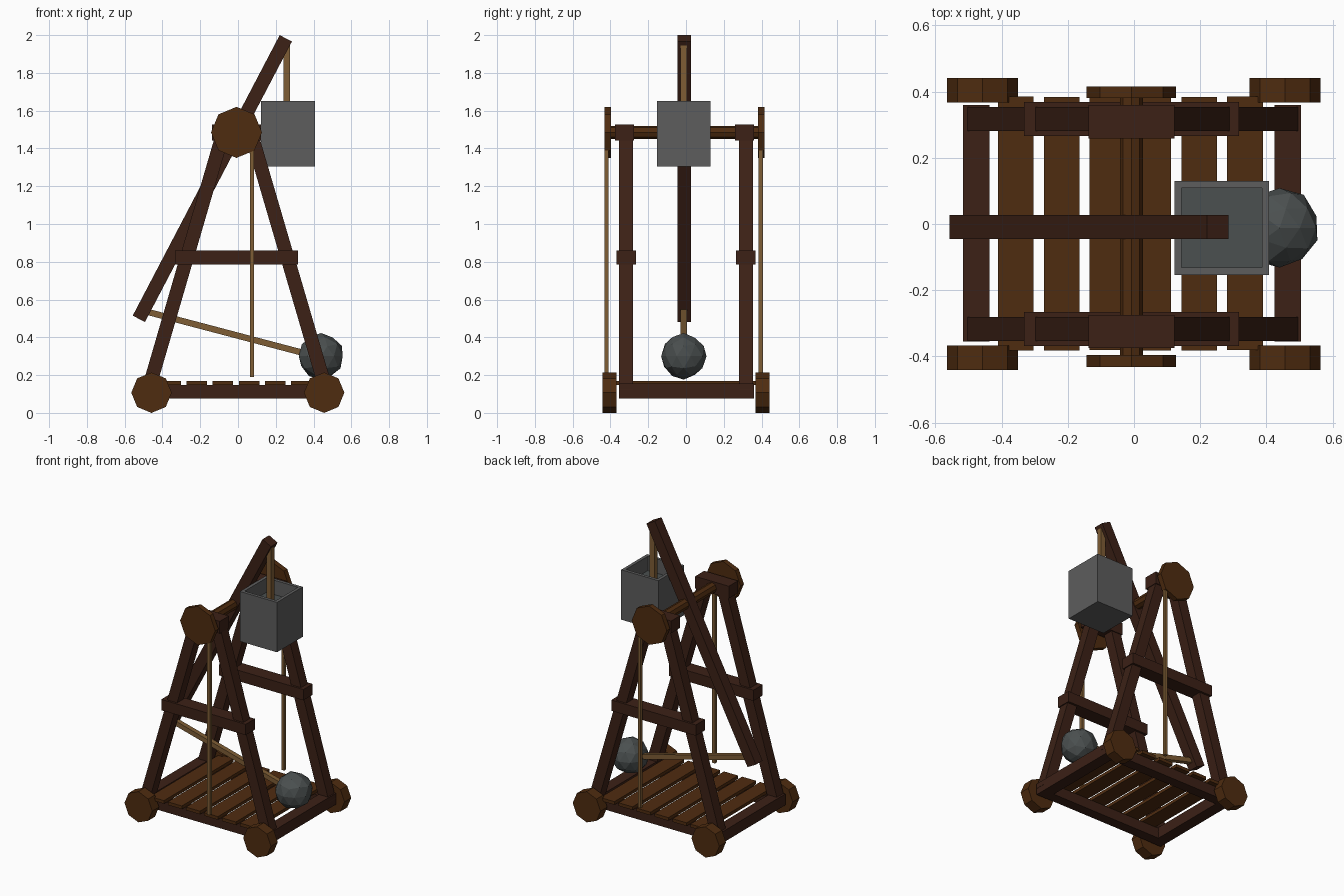
import bpy, bmesh, math, random
from mathutils import Vector

if "Cube" in bpy.data.objects:
    bpy.data.objects.remove(bpy.data.objects["Cube"])

random.seed(4)


def material(name, rgb):
    m = bpy.data.materials.new(name)
    m.diffuse_color = (*rgb, 1)
    m.use_nodes = True
    m.node_tree.nodes["Principled BSDF"].inputs["Base Color"].default_value = m.diffuse_color
    return m


BEAM = material("dark_timber", (0.045, 0.015, 0.008))
PLANK = material("brown_wood", (0.078, 0.025, 0.005))
ROPE = material("rope", (0.21, 0.11, 0.035))
METAL = material("grey_metal", (0.11, 0.11, 0.11))
STONE = material("dark_stone", (0.07, 0.08, 0.08))


def finish(ob, name, mat):
    ob.name = name
    ob.data.name = name
    ob.data.materials.append(mat)
    return ob


def box(name, lo, hi, mat):
    """Axis-aligned box between two corners."""
    lo, hi = Vector(lo), Vector(hi)
    bpy.ops.mesh.primitive_cube_add(size=1, location=(lo + hi) / 2)
    ob = bpy.context.object
    ob.scale = hi - lo
    return finish(ob, name, mat)


def bar(name, a, b, w, mat):
    """Square bar lying in an XZ plane, from point a to point b."""
    a, b = Vector(a), Vector(b)
    d = b - a
    bpy.ops.mesh.primitive_cube_add(size=1, location=(a + b) / 2)
    ob = bpy.context.object
    ob.scale = (w, w, d.length)
    ob.rotation_euler = (0, math.atan2(d.x, d.z), 0)
    return finish(ob, name, mat)


def disc(name, x, y0, y1, z, r, mat):
    """Eight-sided cylinder along Y."""
    bpy.ops.mesh.primitive_cylinder_add(vertices=8, radius=r, depth=y1 - y0,
                                        location=(x, (y0 + y1) / 2, z),
                                        rotation=(math.pi / 2, 0, 0))
    return finish(bpy.context.object, name, mat)


# base frame cross beams
for side, x in (("left", -0.477), ("right", 0.464)):
    box(f"cross_beam_{side}", (x - 0.04, -0.355, 0.077), (x + 0.04, 0.36, 0.155), BEAM)

# deck planks
for i in range(6):
    x = -0.357 + i * 0.1385
    j = random.uniform(-0.003, 0.003)
    box(f"deck_plank_{i}", (x - 0.054, -0.38 + j, 0.148), (x + 0.054, 0.386 + j, 0.17), PLANK)

# mirrored side frames
for s, tag in ((-1, "front"), (1, "back")):
    y = s * 0.317
    box(f"side_rail_{tag}", (-0.46, y - 0.036, 0.077), (0.46, y + 0.036, 0.148), BEAM)
    bar(f"leg_left_{tag}", (-0.478, y, 0.11), (-0.085, y, 1.46), 0.073, BEAM)
    bar(f"leg_right_{tag}", (0.47, y, 0.11), (0.075, y, 1.46), 0.073, BEAM)
    box(f"brace_{tag}", (-0.333, y - 0.051, 0.786), (0.317, y + 0.051, 0.861), BEAM)
    yc = y - 0.008
    box(f"axle_block_{tag}", (-0.137, yc - 0.05, 1.443), (0.122, yc + 0.05, 1.528), BEAM)
    for side, x in (("left", -0.458), ("right", 0.456)):
        yw = s * 0.404
        disc(f"wheel_{side}_{tag}", x, yw - 0.037, yw + 0.037, 0.107, 0.107, PLANK)
    yh = -0.008 + s * 0.406
    disc(f"axle_wheel_{tag}", -0.008, yh - 0.018, yh + 0.018, 1.485, 0.135, PLANK)
    yr = -0.012 + s * 0.408
    bar(f"hanging_rope_{tag}", (0.075, yr, 0.19), (0.075, yr, 1.46), 0.022, ROPE)

# axle and throwing arm
disc("axle", -0.008, -0.41, 0.395, 1.485, 0.035, PLANK)
bar("throwing_arm", (-0.525, -0.009, 0.498), (0.253, -0.009, 1.983), 0.073, BEAM)

# counterweight bucket with recessed top
bucket = box("counterweight_bucket", (0.122, -0.154, 1.305), (0.408, 0.13, 1.652), METAL)
bpy.ops.object.transform_apply(location=False, rotation=False, scale=True)
bucket.data.materials.append(STONE)
bm = bmesh.new()
bm.from_mesh(bucket.data)
top = max(bm.faces, key=lambda f: f.calc_center_median().z)
bmesh.ops.inset_individual(bm, faces=[top], thickness=0.031)
pit = bmesh.ops.extrude_discrete_faces(bm, faces=[top])["faces"][0]
bmesh.ops.translate(bm, vec=(0, 0, -0.1), verts=pit.verts)
pit.material_index = 1
bm.to_mesh(bucket.data)
bm.free()
bar("bucket_rope", (0.258, -0.012, 1.5), (0.258, -0.012, 1.945), 0.035, ROPE)

# sling rope and rough stone
bar("sling_rope", (-0.51, -0.012, 0.543), (0.42, -0.012, 0.298), 0.033, ROPE)
bpy.ops.mesh.primitive_ico_sphere_add(subdivisions=2, radius=0.121, location=(0.44, -0.012, 0.3))
ball = finish(bpy.context.object, "sling_stone", STONE)
for v in ball.data.vertices:
    v.co *= random.uniform(0.95, 1.03)
